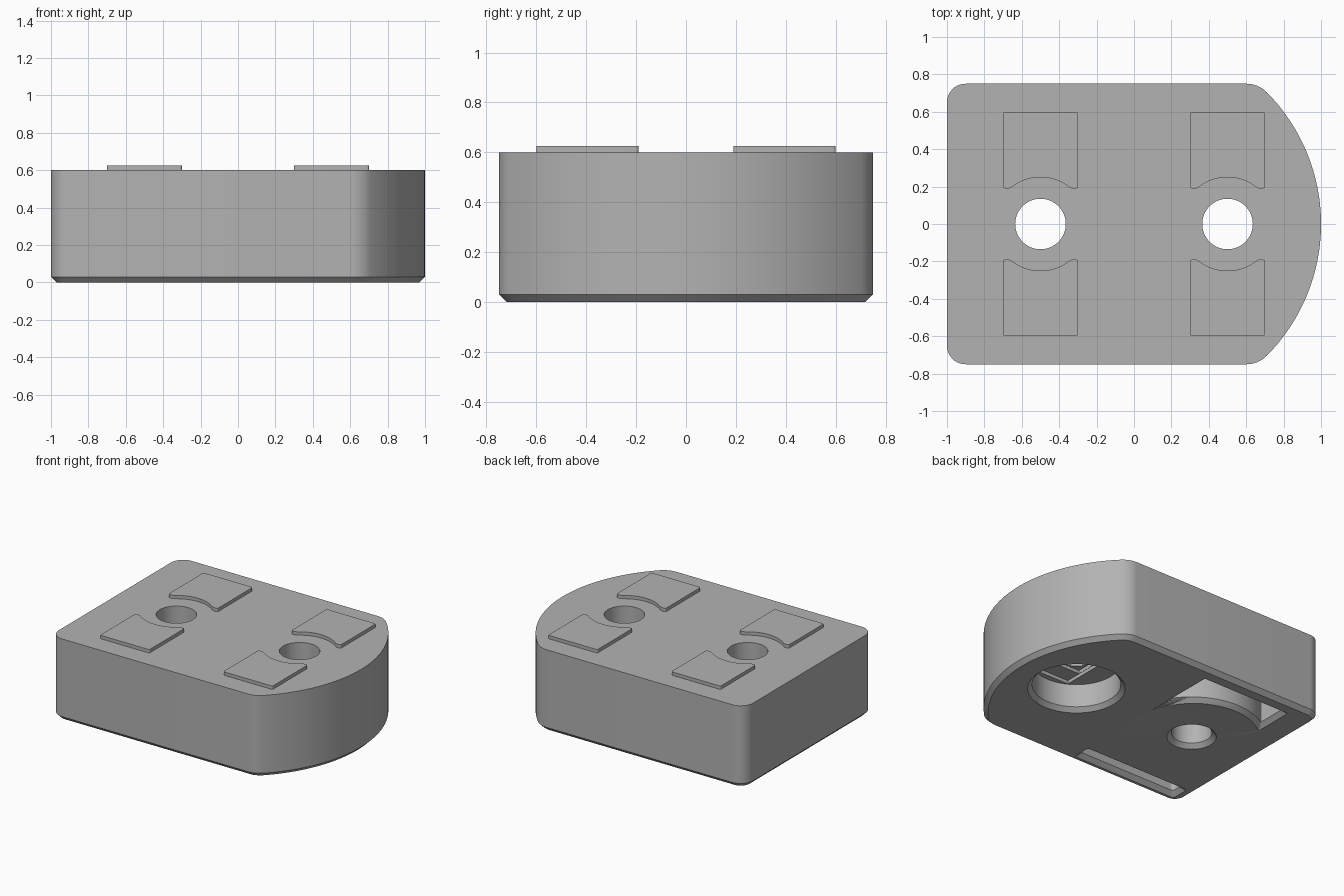
import bpy, bmesh, math
from mathutils import Vector

cube = bpy.data.objects.get("Cube")
if cube:
    bpy.data.objects.remove(cube, do_unlink=True)

grey = bpy.data.materials.new("plain grey")
grey.use_nodes = True
colour = (0.45, 0.45, 0.45, 1)
grey.diffuse_color = colour
grey.node_tree.nodes["Principled BSDF"].inputs["Base Color"].default_value = colour

HOLE, BEVEL, TOP, HOLE_X = 0.135, 0.03, 0.6, 0.5


def arc(cx, cy, r, start, end, steps):
    """Points on an arc, angles in degrees."""
    angles = [math.radians(start + (end - start) * i / steps) for i in range(steps + 1)]
    return [(cx + r * math.cos(a), cy + r * math.sin(a)) for a in angles]


def circle(cx, r, steps=64):
    return arc(cx, 0, r, 0, 360, steps)[:-1]


def box(x0, x1, y0, y1):
    return [(x0, y0), (x1, y0), (x1, y1), (x0, y1)]


def round_corners(points, cut, steps=5):
    """Round every sharp corner, leaving the gentle bends of arcs alone."""
    out = []
    for i, p in enumerate(points):
        p = Vector(p)
        a = Vector(points[i - 1]) - p
        b = Vector(points[(i + 1) % len(points)]) - p
        if a.angle(b) > math.radians(155):
            out.append(tuple(p))
            continue
        a, b = p + a.normalized() * cut, p + b.normalized() * cut
        for k in range(steps + 1):
            t = k / steps
            out.append(tuple(a * (1 - t) ** 2 + p * 2 * t * (1 - t) + b * t ** 2))
    return out


def loft(name, rings):
    """Solid through stacked outlines, each given as (points, height)."""
    bm = bmesh.new()
    loops = [[bm.verts.new((x, y, z)) for x, y in pts] for pts, z in rings]
    for low, high in zip(loops, loops[1:]):
        n = len(low)
        for i in range(n):
            j = (i + 1) % n
            bm.faces.new((low[i], low[j], high[j], high[i]))
    bm.faces.new(loops[0][::-1])
    bm.faces.new(loops[-1])
    bmesh.ops.recalc_face_normals(bm, faces=bm.faces)
    mesh = bpy.data.meshes.new(name)
    bm.to_mesh(mesh)
    bm.free()
    mesh.materials.append(grey)
    obj = bpy.data.objects.new(name, mesh)
    bpy.context.collection.objects.link(obj)
    return obj


def activate(obj):
    bpy.ops.object.select_all(action='DESELECT')
    obj.select_set(True)
    bpy.context.view_layer.objects.active = obj


def cut(target, cutter):
    cutter.hide_render = True
    activate(target)
    mod = target.modifiers.new("cut", 'BOOLEAN')
    mod.operation, mod.solver, mod.object = 'DIFFERENCE', 'EXACT', cutter
    bpy.ops.object.modifier_apply(modifier=mod.name)
    bpy.data.objects.remove(cutter, do_unlink=True)


def flared(name, outline, height):
    """Cutter whose mouth opens out into a chamfer at the underside."""
    return loft(name, [(outline(BEVEL + 0.01), -0.01), (outline(0), BEVEL), (outline(0), height)])


# Block outline: square end with rounded corners, opposite end a wide arc
def block_outline(inset):
    half, fillet, corner = 0.75 - inset, 0.15 - inset, 0.1 - inset
    fy = 0.6
    fx = math.sqrt(0.85 ** 2 - fy ** 2)
    turn = math.degrees(math.atan2(fy, fx))
    upper = arc(0, 0, 1 - inset, 0, turn, 28)
    upper += arc(fx, fy, fillet, turn, 90, 8)[1:]
    upper += arc(-0.9, half - corner, corner, 90, 180, 10)
    lower = [(x, -y) for x, y in reversed(upper[1:])]
    return upper + lower


block = loft("block", [(block_outline(BEVEL), 0), (block_outline(0), BEVEL), (block_outline(0), TOP)])

# Plain through hole
cut(block, flared("hole_cutter", lambda g: circle(-HOLE_X, HOLE + g), 0.8))

# Counterbored hole with bridging steps between recess and bore
cut(block, flared("recess_cutter", lambda g: circle(HOLE_X, 0.295 + g), 0.2))
steps = [("slot_cutter", 0.139, 0.255, 0.225), ("square_cutter", 0.137, 0.137, 0.25)]
for name, w, d, height in steps:
    outline = box(HOLE_X - w, HOLE_X + w, -d, d)
    cut(block, loft(name, [(outline, 0.1), (outline, height)]))
cut(block, loft("bore_cutter", [(circle(HOLE_X, HOLE), 0.1), (circle(HOLE_X, HOLE), 0.8)]))


# Curved pocket in the underside, following the plain hole
def curved_pocket(g):
    r, left, right, back = 0.48 - g, -0.76 - g, -0.1 + g, 0.62 + g
    a0 = math.degrees(math.acos((right + HOLE_X) / r))
    a1 = math.degrees(math.acos((left + HOLE_X) / r))
    return round_corners(arc(-HOLE_X, 0, r, a0, a1, 24) + [(left, back), (right, back)], 0.012)


cut(block, flared("curved_pocket_cutter", curved_pocket, 0.2))


# Straight pocket along the opposite edge
def straight_pocket(g):
    return round_corners(box(-0.9 - g, -0.1 + g, -0.67 - g, -0.59 + g), 0.025)


cut(block, flared("straight_pocket_cutter", straight_pocket, 0.2))

# Raised pads on top, each scooped around its hole
parts = [block]
for end, x in (("right", -HOLE_X), ("left", HOLE_X)):
    for side, s in (("front", -1), ("back", 1)):
        a = math.degrees(math.asin(0.19 / 0.25))
        scoop = arc(0, 0, 0.25, a, 180 - a, 14)
        profile = scoop + [(-0.2, 0.19), (-0.2, 0.6), (0.2, 0.6), (0.2, 0.19)]
        pts = [(x + px, s * py) for px, py in round_corners(profile, 0.013)]
        parts.append(loft(f"{side}_{end}_pad", [(pts, TOP - 0.005), (pts, TOP + 0.025)]))

for part in parts:
    activate(part)
    bpy.ops.object.shade_smooth_by_angle(angle=math.radians(30))
